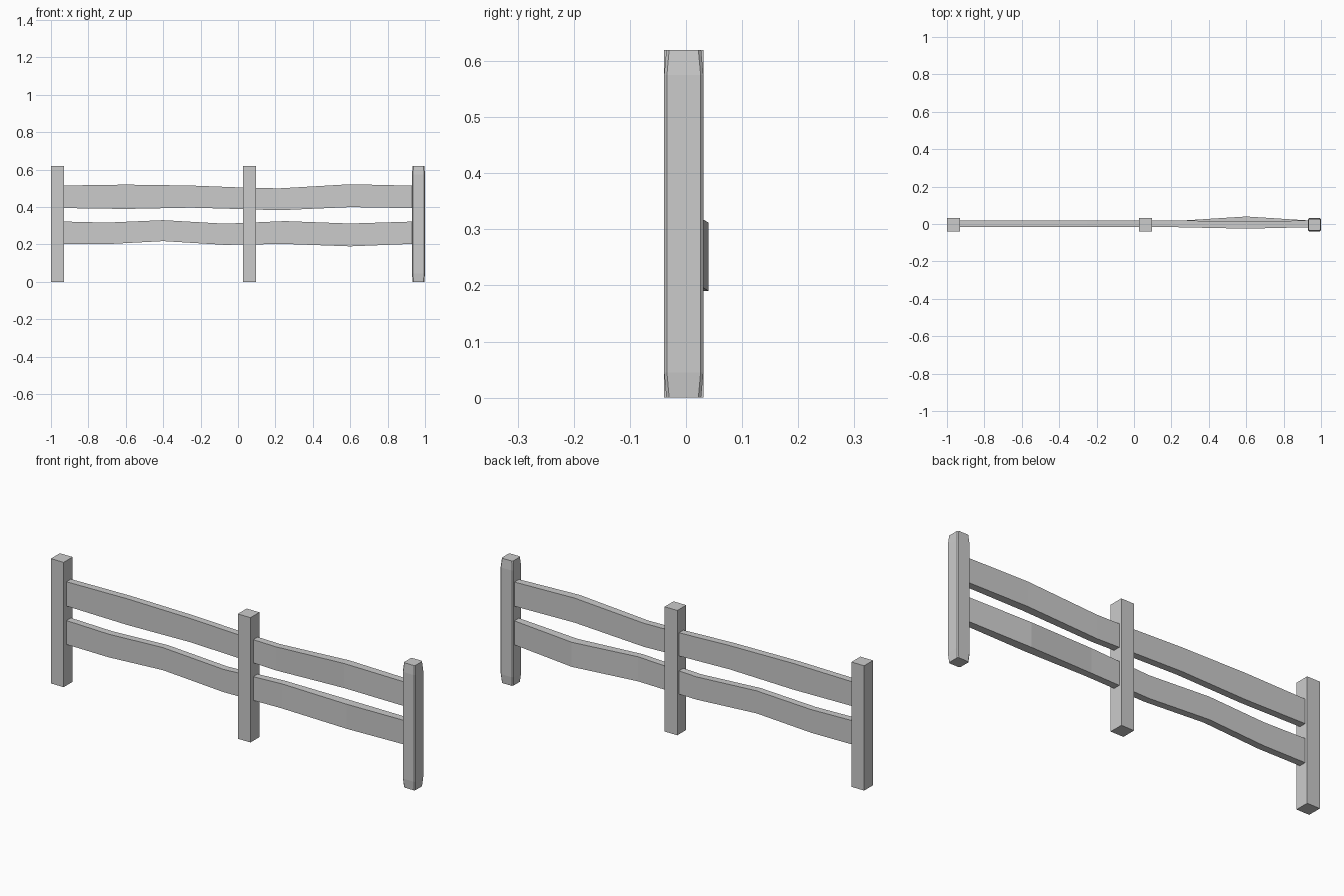
import bpy, bmesh

cube = bpy.data.objects.get("Cube")
if cube:
    bpy.data.objects.remove(cube)

GREY = (0.6, 0.6, 0.6, 1)
mat = bpy.data.materials.new("weathered grey")
mat.use_nodes = True
mat.diffuse_color = GREY
mat.node_tree.nodes["Principled BSDF"].inputs["Base Color"].default_value = GREY


def loft(name, rings):
    """Skin a row of matching cross-sections and cap both ends."""
    bm = bmesh.new()
    loops = [[bm.verts.new(p) for p in ring] for ring in rings]
    n = len(loops[0])
    for a, b in zip(loops, loops[1:]):
        for i in range(n):
            j = (i + 1) % n
            bm.faces.new((a[i], a[j], b[j], b[i]))
    bm.faces.new(loops[0])
    bm.faces.new(loops[-1])
    bmesh.ops.recalc_face_normals(bm, faces=bm.faces)
    mesh = bpy.data.meshes.new(name)
    bm.to_mesh(mesh)
    bm.free()
    mesh.materials.append(mat)
    obj = bpy.data.objects.new(name, mesh)
    bpy.context.collection.objects.link(obj)


def square(x, y, z, r):
    return [(x + sx * r, y + sy * r, z) for sx, sy in ((-1, -1), (1, -1), (1, 1), (-1, 1))]


def octagon(x, y, z, r, c):
    k = r - c
    pts = ((-k, -r), (k, -r), (r, -k), (r, k), (k, r), (-k, r), (-r, k), (-r, -k))
    return [(x + u, y + v, z) for u, v in pts]


# Posts: two plain, one with worn edges and tapered ends
H, R, Y = 0.62, 0.035, -0.004
for name, x in (("left_end_post", -0.966), ("middle_post", 0.061)):
    loft(name, [square(x, Y, z, R) for z in (0, H)])
loft("worn_end_post", [octagon(0.965, Y, z, r, 0.005) for z, r in
                       ((0, 0.031), (0.045, R), (H - 0.045, R), (H, 0.031))])


# Rails: stations of (x, bottom, top, front, back)
def rail(name, stations):
    loft(name, [[(x, f, b), (x, k, b), (x, k, t), (x, f, t)] for x, b, t, f, k in stations])


F, B = -0.017, 0.018
rail("upper_rail", [
    (-0.95, 0.395, 0.515, F, B), (-0.6, 0.39, 0.52, F, B),
    (-0.25, 0.397, 0.515, F, B), (0.06, 0.388, 0.503, F, B),
    (0.22, 0.383, 0.5, F, B), (0.6, 0.4, 0.522, -0.025, 0.016),
    (0.95, 0.394, 0.514, F, B)])
rail("lower_rail", [
    (-0.95, 0.204, 0.323, F, B), (-0.7, 0.202, 0.317, F, B),
    (-0.4, 0.218, 0.33, F, B), (-0.07, 0.198, 0.311, F, B),
    (0.25, 0.203, 0.325, F, B), (0.6, 0.19, 0.312, -0.005, 0.04),
    (0.95, 0.204, 0.323, F, B)])
